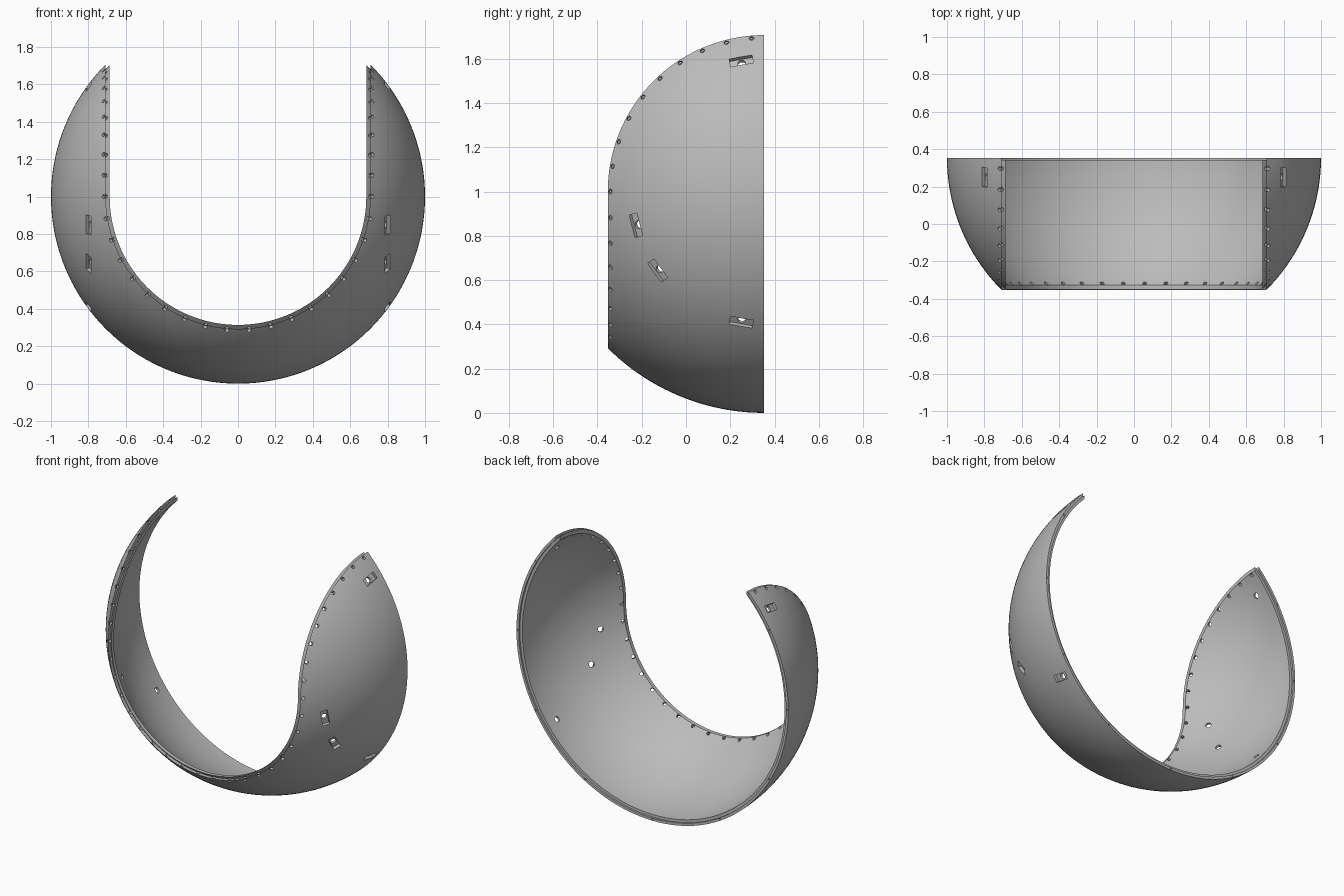
import bpy, bmesh
from math import sin, cos, pi, radians, sqrt
from mathutils import Vector, Matrix

if "Cube" in bpy.data.objects:
    bpy.data.objects.remove(bpy.data.objects["Cube"], do_unlink=True)

HALF = sqrt(0.5)                      # radius of the U opening
CENTRE = Vector((0, HALF / 2, 1))     # centre of the sphere
INNER, STEP = 0.965, 0.983            # inside radius, radius of the rim step

grey = bpy.data.materials.new("mid_grey")
grey.use_nodes = True
grey.diffuse_color = (0.5, 0.5, 0.5, 1)
grey.node_tree.nodes["Principled BSDF"].inputs["Base Color"].default_value = (0.5, 0.5, 0.5, 1)


def make_object(name, bm):
    bmesh.ops.recalc_face_normals(bm, faces=bm.faces)
    mesh = bpy.data.meshes.new(name)
    bm.to_mesh(mesh)
    bm.free()
    obj = bpy.data.objects.new(name, mesh)
    bpy.context.collection.objects.link(obj)
    return obj


def cut(target, cutter):
    """Subtract the cutter from the target, then discard the cutter."""
    mod = target.modifiers.new("cut", "BOOLEAN")
    mod.operation, mod.solver, mod.object = "DIFFERENCE", "EXACT", cutter
    cutter.hide_render = True
    bpy.context.view_layer.update()
    graph = bpy.context.evaluated_depsgraph_get()
    mesh = bpy.data.meshes.new_from_object(target.evaluated_get(graph))
    target.modifiers.clear()
    target.data = mesh
    bpy.data.objects.remove(cutter, do_unlink=True)


def half_shell():
    """Hollow half sphere open to the back, with a stepped back rim."""
    angles = [radians(40 + 50 * i / 32) for i in range(33)]
    profile = [(sin(a), -cos(a)) for a in angles]
    profile += [(STEP, 0), (STEP, -0.012)]
    profile += [(INNER * sin(a), min(-INNER * cos(a), -0.012)) for a in reversed(angles)]
    bm = bmesh.new()
    steps = 144
    rings = [[bm.verts.new(CENTRE + Vector((r * sin(t), y, r * cos(t)))) for r, y in profile]
             for t in (2 * pi * i / steps for i in range(steps))]
    n = len(profile)
    for i in range(steps):
        a, b = rings[i], rings[(i + 1) % steps]
        for j in range(n):
            k = (j + 1) % n
            bm.faces.new((a[j], a[k], b[k], b[j]))
    return make_object("half_sphere_shell", bm)


def u_prism(radius):
    """Long U-shaped block, open upwards, running front to back."""
    outline = [(radius * cos(t), 1 + radius * sin(t)) for t in (pi + pi * i / 72 for i in range(73))]
    outline += [(radius, 2.5), (-radius, 2.5)]
    bm = bmesh.new()
    face = bm.faces.new([bm.verts.new((x, -2, z)) for x, z in outline])
    made = bmesh.ops.extrude_face_region(bm, geom=[face])["geom"]
    bmesh.ops.translate(bm, vec=(0, 4, 0), verts=[v for v in made if isinstance(v, bmesh.types.BMVert)])
    return make_object("u_cutter", bm)


def frame(normal, tangent):
    """Matrix with z along the normal and x along the tangent, on the unit sphere."""
    z, x = normal.normalized(), tangent.normalized()
    rot = Matrix((x, z.cross(x), z)).transposed().to_4x4()
    return Matrix.Translation(CENTRE + z) @ rot


def add_drill(bm, matrix, radius, depth):
    bmesh.ops.create_cone(bm, cap_ends=True, segments=16, radius1=radius, radius2=radius,
                          depth=depth, matrix=matrix)


shell = half_shell()

# U opening: the outer layer is cut wider than the inner one, leaving a lip
cut(shell, u_prism(0.686))
wide = u_prism(HALF)
bm = bmesh.new()
bmesh.ops.create_uvsphere(bm, u_segments=128, v_segments=64, radius=STEP,
                          matrix=Matrix.Translation(CENTRE))
cut(wide, make_object("ball_cutter", bm))
cut(shell, wide)

holes, pockets = bmesh.new(), bmesh.new()
X = Vector((1, 0, 0))
pitch = radians(180 / 19)
edge_r = 0.719
edge_d = sqrt(1 - edge_r ** 2)

for side in (-1, 1):
    # Holes along the opening: round bottom, then the straight sides
    spots = [Vector((side * edge_r * sin(a), -edge_d, -edge_r * cos(a)))
             for a in (pitch * (k + 0.5) for k in range(10))]
    spots += [Vector((side * edge_r, -edge_d * cos(a), edge_d * sin(a)))
              for a in (pitch * k for k in range(1, 10))]
    for n in spots:
        add_drill(holes, frame(n, n.orthogonal()), 0.011, 0.12)

    # Rectangular pockets, each with a through hole
    for degrees in (-80, -36.5, -14.7, 80):
        a = radians(degrees)
        n = Vector((side * 0.8, -0.6 * cos(a), 0.6 * sin(a)))
        m = frame(n, Vector((0, sin(a), cos(a))))
        bmesh.ops.create_cube(pockets, size=1, matrix=m @ Matrix.Diagonal((0.105, 0.045, 0.04, 1)))
        add_drill(holes, m, 0.018, 0.12)

# Small blind holes in the back rim
for k in range(-4, 5):
    a = radians(30 * k)
    pos = CENTRE + Vector((0.991 * sin(a), 0, -0.991 * cos(a)))
    add_drill(holes, Matrix.Translation(pos) @ Matrix.Rotation(pi / 2, 4, X), 0.005, 0.04)

cut(shell, make_object("pocket_cutter", pockets))
cut(shell, make_object("hole_cutter", holes))

shell.data.materials.clear()
shell.data.materials.append(grey)
for p in shell.data.polygons:
    p.material_index = 0
bpy.ops.object.select_all(action="DESELECT")
shell.select_set(True)
bpy.context.view_layer.objects.active = shell
bpy.ops.object.shade_smooth_by_angle(angle=radians(30))
